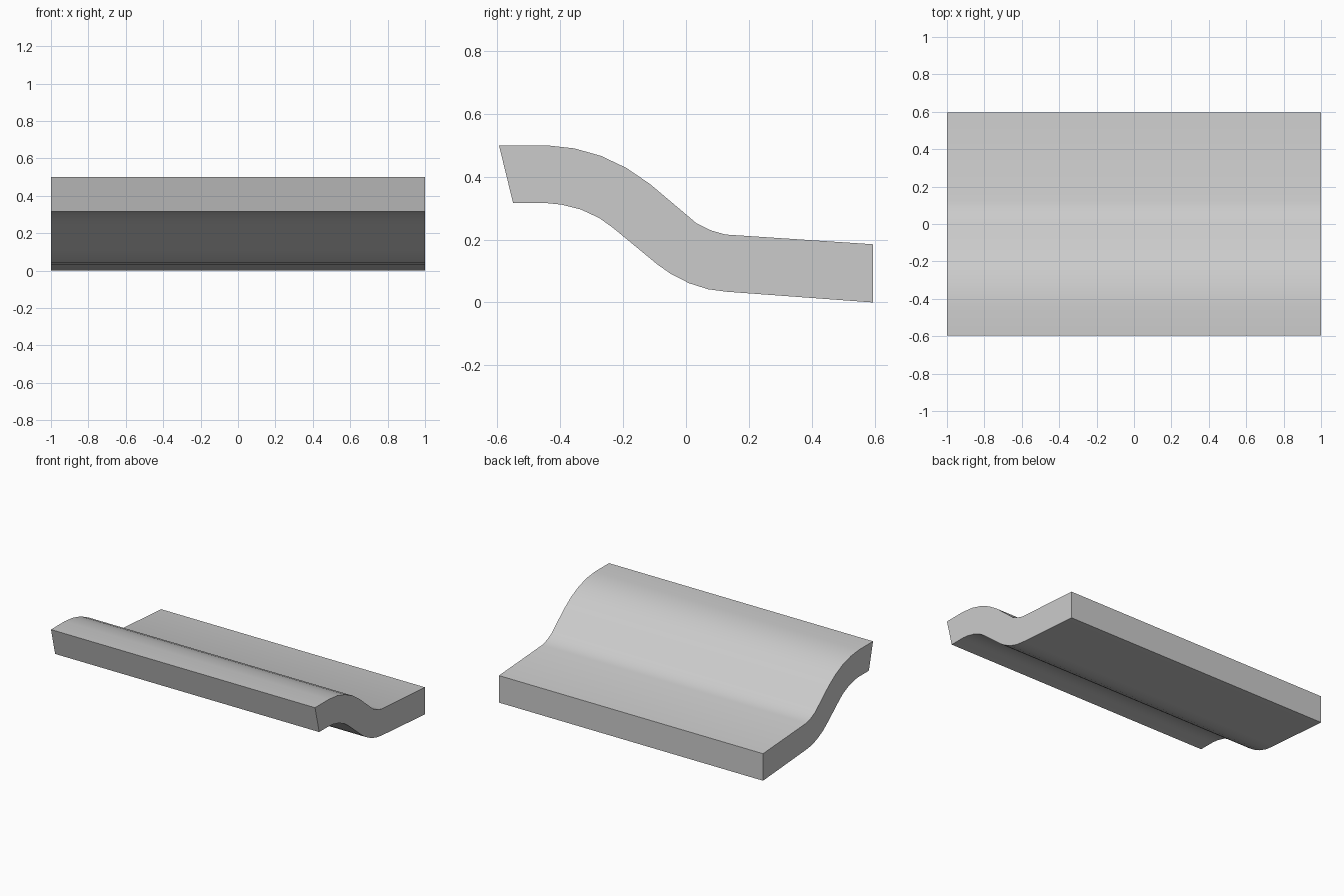
import bpy
import bmesh
import math

cube = bpy.data.objects.get("Cube")
if cube:
    bpy.data.objects.remove(cube, do_unlink=True)

# Plain grey material
grey = bpy.data.materials.new("light grey")
grey.use_nodes = True
colour = (0.6, 0.6, 0.6, 1)
grey.diffuse_color = colour
grey.node_tree.nodes["Principled BSDF"].inputs["Base Color"].default_value = colour

# S-shaped cross-section as (y, z): upper curve and lower curve, front to back
upper = [(-.595, .5), (-.445, .5), (-.355, .49), (-.27, .466), (-.19, .428),
         (-.115, .377), (0, .28), (.033, .252), (.08, .229), (.125, .216), (.595, .185)]
lower = [(-.55, .316), (-.443, .316), (-.395, .311), (-.335, .296), (-.275, .268),
         (-.233, .238), (-.09, .12), (-.05, .092), (.01, .061), (.07, .042),
         (.13, .034), (.595, 0)]
half_width = 1.0

# Extrude the cross-section along x
bm = bmesh.new()
section = [bm.verts.new((-half_width, y, z)) for y, z in lower + upper[::-1]]
cap = bm.faces.new(section)
result = bmesh.ops.extrude_face_region(bm, geom=[cap], use_keep_orig=True)
moved = [v for v in result["geom"] if isinstance(v, bmesh.types.BMVert)]
bmesh.ops.translate(bm, verts=moved, vec=(2 * half_width, 0, 0))
bmesh.ops.recalc_face_normals(bm, faces=bm.faces)

mesh = bpy.data.meshes.new("curved_moulding")
bm.to_mesh(mesh)
bm.free()
mesh.materials.append(grey)
moulding = bpy.data.objects.new("curved_moulding", mesh)
bpy.context.collection.objects.link(moulding)

# Smooth the curves and keep the corners sharp
bpy.ops.object.select_all(action="DESELECT")
moulding.select_set(True)
bpy.context.view_layer.objects.active = moulding
bpy.ops.object.shade_smooth_by_angle(angle=math.radians(30))
